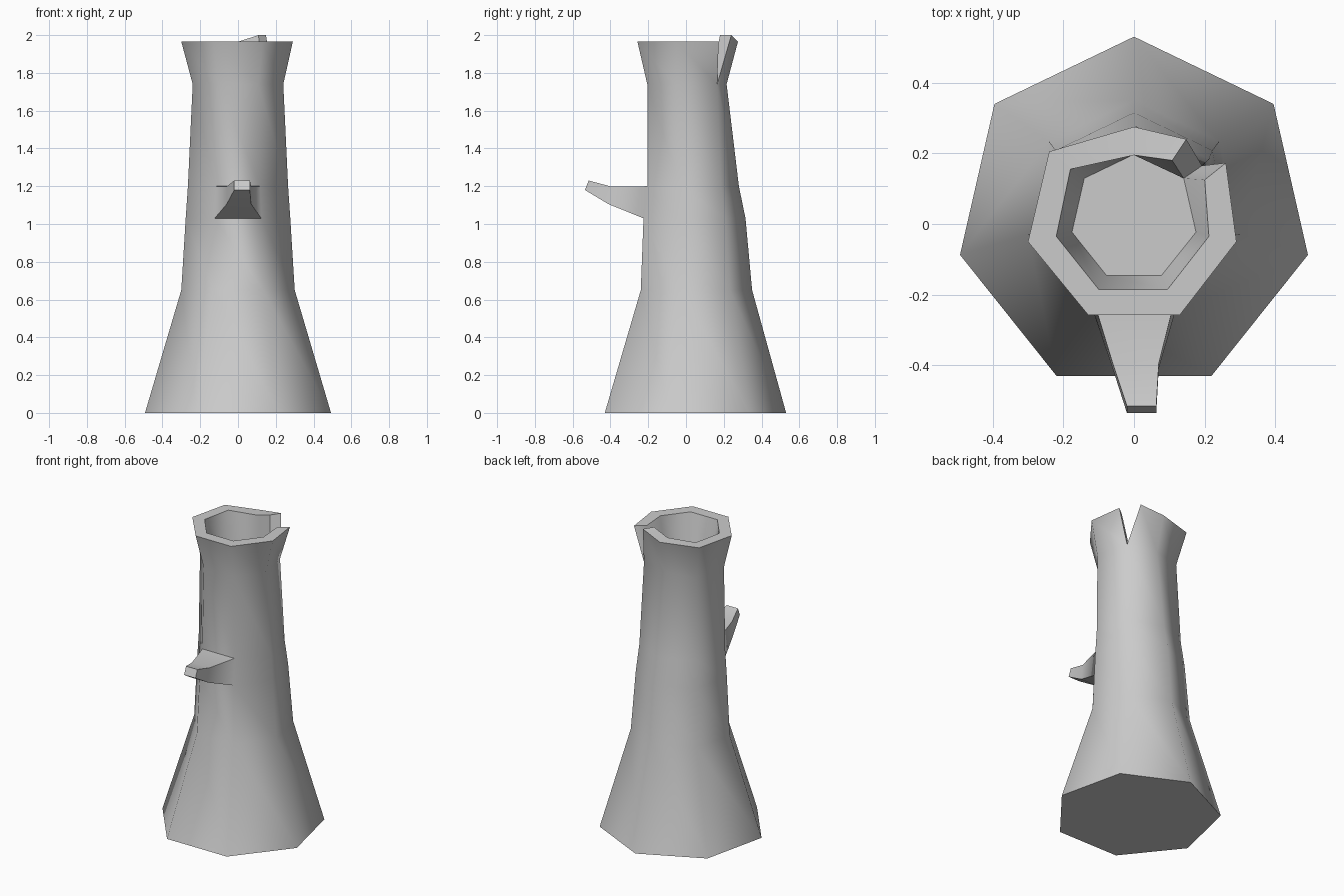
import bpy
import bmesh
from math import sin, cos, pi, radians

cube = bpy.data.objects.get("Cube")
if cube:
    bpy.data.objects.remove(cube, do_unlink=True)

SIDES = 7
bm = bmesh.new()


def add_points(points):
    return [bm.verts.new(p) for p in points]


def seven_ring(z, radius_x, radius_y, center_y):
    """Seven-sided ring with one corner pointing to the back."""
    angles = [2 * pi * k / SIDES for k in range(SIDES)]
    return add_points([(radius_x * sin(a), center_y + radius_y * cos(a), z) for a in angles])


def bridge(lower, upper, skip=None):
    """Join two closed rings with quads; an optional side stays open."""
    count = len(lower)
    for k in range(count):
        if k != skip:
            n = (k + 1) % count
            bm.faces.new((lower[k], lower[n], upper[n], upper[k]))


# Trunk: flared root up to the neck, with one side left open for the branch
profile = [
    (0.0, 0.505, 0.505, 0.025),
    (0.65, 0.308, 0.31, 0.04),
    (1.03, 0.284, 0.284, 0.031),
    (1.2, 0.272, 0.255, 0.025),
    (1.74, 0.246, 0.221, -0.006),
]
FRONT, BRANCH_RING = 3, 2
rings = [seven_ring(*row) for row in profile]
for i in range(len(rings) - 1):
    bridge(rings[i], rings[i + 1], FRONT if i == BRANCH_RING else None)
bm.faces.new(rings[0])
neck = rings[-1]
for corner in (neck[1], neck[-1]):
    corner.co.y = 0.165

# Hollow: floor level with the neck
floor = seven_ring(1.74, 0.18, 0.18, 0.017)
bm.faces.new(floor)

# Rim: one corner is split in two by the notch, one lip stands higher
RIM = 1.965
TIP = 2.0
rim_outer = add_points([
    (0, 0.275, RIM), (0.148, 0.24, TIP), (0.26, 0.173, RIM), (0.29, -0.05, RIM),
    (0.13, -0.257, RIM), (-0.13, -0.257, RIM), (-0.3, -0.05, RIM), (-0.24, 0.205, RIM)])
rim_inner = add_points([
    (0, 0.195, RIM), (0.108, 0.18, TIP), (0.2, 0.125, RIM), (0.212, -0.035, RIM),
    (0.095, -0.185, RIM), (-0.1, -0.185, RIM), (-0.22, -0.035, RIM), (-0.18, 0.155, RIM)])
for k in range(SIDES):
    n = (k + 1) % SIDES
    start = 0 if k == 0 else k + 1
    end = (start + 1) % len(rim_outer)
    bm.faces.new((neck[k], neck[n], rim_outer[end], rim_outer[start]))
    bm.faces.new((floor[n], floor[k], rim_inner[start], rim_inner[end]))
    bm.faces.new((rim_outer[start], rim_outer[end], rim_inner[end], rim_inner[start]))

# Notch: two walls meeting at the neck
for side in (1, 2):
    bm.faces.new((neck[1], rim_outer[side], rim_inner[side], floor[1]))

# Branch stub: tapers out of the open front side and bends up
low, high = rings[BRANCH_RING], rings[BRANCH_RING + 1]
root = [low[FRONT], low[FRONT + 1], high[FRONT + 1], high[FRONT]]


def branch_section(left, right, bottom, top):
    return add_points([(left, *bottom), (right, *bottom), (right, *top), (left, *top)])


bend = branch_section(0.07, -0.06, (-0.41, 1.105), (-0.395, 1.198))
tip = branch_section(0.063, -0.02, (-0.535, 1.18), (-0.515, 1.23))
bridge(root, bend)
bridge(bend, tip)
bm.faces.new(tip)

bmesh.ops.recalc_face_normals(bm, faces=bm.faces)
mesh = bpy.data.meshes.new("hollow_trunk")
bm.to_mesh(mesh)
bm.free()
trunk = bpy.data.objects.new("hollow_trunk", mesh)
bpy.context.collection.objects.link(trunk)

# Plain grey surface
grey = bpy.data.materials.new("plain_grey")
grey.use_nodes = True
color = (0.6, 0.6, 0.6, 1.0)
grey.diffuse_color = color
grey.node_tree.nodes["Principled BSDF"].inputs["Base Color"].default_value = color
mesh.materials.append(grey)

# Soft trunk corners, crisp rim and branch edges
for other in bpy.context.selected_objects:
    other.select_set(False)
trunk.select_set(True)
bpy.context.view_layer.objects.active = trunk
bpy.ops.object.shade_smooth_by_angle(angle=radians(62))
